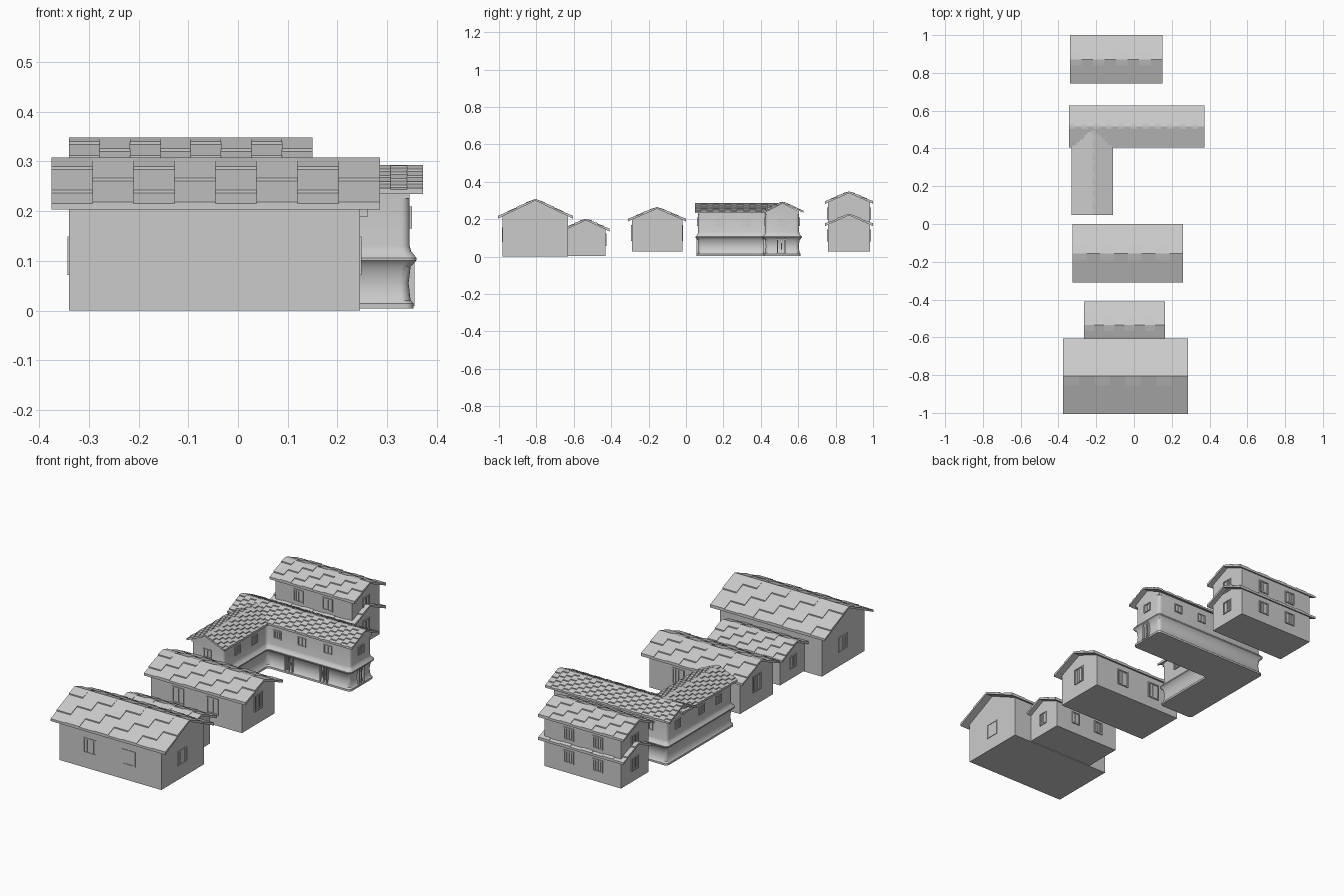
import bpy, bmesh, math
from mathutils import Vector

if "Cube" in bpy.data.objects:
    bpy.data.objects.remove(bpy.data.objects["Cube"])


def finish(name, bm, smooth=None):
    bmesh.ops.recalc_face_normals(bm, faces=bm.faces)
    me = bpy.data.meshes.new(name)
    bm.to_mesh(me)
    bm.free()
    ob = bpy.data.objects.new(name, me)
    bpy.context.collection.objects.link(ob)
    if smooth:
        bpy.ops.object.select_all(action='DESELECT')
        ob.select_set(True)
        bpy.context.view_layer.objects.active = ob
        bpy.ops.object.shade_smooth_by_angle(angle=math.radians(smooth))
    return ob


def loft(bm, rings):
    """Skin closed rings of points and cap both ends."""
    vs = [[bm.verts.new(p) for p in r] for r in rings]
    n = len(vs[0])
    for a, b in zip(vs, vs[1:]):
        for i in range(n):
            bm.faces.new((a[i], a[(i + 1) % n], b[(i + 1) % n], b[i]))
    bm.faces.new(vs[0])
    bm.faces.new(vs[-1])


def prism(bm, profile, u0, u1, along='x'):
    """Extrude an (across, z) profile along x or y."""
    def put(u, v, z):
        return (u, v, z) if along == 'x' else (v, u, z)
    loft(bm, [[put(u, v, z) for v, z in profile] for u in (u0, u1)])


def roof(name, mid, half, eave, ridge, u0, u1, cols, rows, along='x', step=0.006, t=0.009):
    """Shingled gable roof: columns of overlapping tiles, every other one shifted half a tile."""
    bm = bmesh.new()
    w = (u1 - u0) / cols
    for c in range(cols):
        first = (0.5 if c % 2 == 0 else 1.0) / rows
        breaks = [first + i / rows for i in range(rows)]
        side = [(0, ridge)]
        for s in breaks:
            s = min(s, 1.0)
            z = ridge + (eave - ridge) * s
            side.append((half * s, z + step))
            if s < 0.999:
                side.append((half * s, z))
        if breaks[-1] < 0.999:
            side.append((half, eave + step / 2))
        prof = [(mid + v, z) for v, z in side]
        prof += [(mid + half, eave - t), (mid, ridge - t), (mid - half, eave - t)]
        prof += [(mid - v, z) for v, z in reversed(side[1:])]
        prism(bm, prof, u0 + c * w, u0 + (c + 1) * w, along)
    return finish(name, bm)


def walls(name, mid, half, base, top, apex, u0, u1, along='x'):
    bm = bmesh.new()
    prism(bm, [(mid - half, base), (mid + half, base), (mid + half, top),
               (mid, apex), (mid - half, top)], u0, u1, along)
    return finish(name, bm)


def add_windows(name, places, w, h, proud=0.005, bar=0.006):
    """Twin-pane frames; places = (x, y, z centre, outward direction)."""
    bm = bmesh.new()
    for x, y, z, d in places:
        n = Vector({'+x': (1, 0, 0), '-x': (-1, 0, 0), '+y': (0, 1, 0), '-y': (0, -1, 0)}[d])
        t = Vector((-n.y, n.x, 0))
        c = Vector((x, y, z))

        def box(s, r, sw, rh, out):
            quad = [(-1, -1), (1, -1), (1, 1), (-1, 1)]
            loft(bm, [[c + t * (s + a * sw / 2) + Vector((0, 0, r + b * rh / 2)) + n * o
                       for a, b in quad] for o in (-0.004, out)])
        for s in (-1, 1):
            box(s * (w - bar) / 2, 0, bar, h, proud)
            box(0, s * (h - bar) / 2, w - 2 * bar, bar, proud)
            box(s * w / 4, 0, w * 0.06, h - 2 * bar, proud * 0.4)
        box(0, 0, bar, h - 2 * bar, proud * 0.8)
    return finish(name, bm)


def house(name, mid, half, wall_half, base, eave, ridge, r, wx, cols):
    """Gabled house with its ridge along x; r = roof ends, wx = wall ends."""
    roof(name + "_roof", mid, half, eave, ridge, r[0], r[1], cols, 2)
    apex = ridge - 0.007
    top = apex - (ridge - eave) * wall_half / half
    walls(name + "_walls", mid, wall_half, base, top, apex, wx[0], wx[1])


def window_set(mid, wall_half, wx, z, gz, fy=(-1, 1)):
    out = []
    for f in (0.3, 0.68):
        x = wx[0] + (wx[1] - wx[0]) * f
        for s in fy:
            out.append((x, mid + s * wall_half, z, '-y' if s < 0 else '+y'))
    return out + [(wx[1], mid, gz, '+x'), (wx[0], mid, gz, '-x')]


# Large front barn with a low annex behind it
house("barn", -0.805, 0.2, 0.175, 0.0, 0.212, 0.308, (-0.375, 0.285), (-0.34, 0.245), 8)
add_windows("barn_windows", window_set(-0.805, 0.175, (-0.34, 0.245), 0.117, 0.11, (-1,)),
            0.075, 0.078, proud=0.003, bar=0.005)
house("annex", -0.535, 0.125, 0.105, 0.004, 0.144, 0.202, (-0.265, 0.165), (-0.24, 0.14), 8)
add_windows("annex_windows", window_set(-0.535, 0.105, (-0.24, 0.14), 0.09, 0.09, (1,)),
            0.05, 0.065)

# Cottage
house("cottage", -0.155, 0.155, 0.135, 0.027, 0.197, 0.264, (-0.325, 0.26), (-0.297, 0.225), 8)
add_windows("cottage_windows", window_set(-0.155, 0.135, (-0.297, 0.225), 0.125, 0.14),
            0.068, 0.085)

# Two-storey rear house: the same gabled storey stacked twice
for i, lift in enumerate((0, 0.119)):
    label = ("rear_lower", "rear_upper")[i]
    base = 0.028 if i == 0 else 0.15
    house(label, 0.872, 0.128, 0.112, base, 0.172 + lift, 0.229 + lift,
          (-0.34, 0.15), (-0.315, 0.125), 8)
    add_windows(label + "_windows",
                window_set(0.872, 0.112, (-0.315, 0.125), 0.112 + lift, 0.117 + lift),
                0.058, 0.065)

# L-shaped house: rounded wall outline lofted through plinth, ledge and upper floor
CORNERS = [(-0.312, 0.065), (-0.13, 0.065), (-0.13, 0.425),
           (0.345, 0.425), (0.345, 0.605), (-0.312, 0.605)]


def outline(off, z, r=0.018, seg=4):
    pts = [Vector(p) for p in CORNERS]
    ring = []
    for i, p in enumerate(pts):
        d0 = (p - pts[i - 1]).normalized()
        d1 = (pts[(i + 1) % len(pts)] - p).normalized()
        n0, n1 = Vector((d0.y, -d0.x)), Vector((d1.y, -d1.x))
        s = 1 if d0.x * d1.y - d0.y * d1.x > 0 else -1
        c = p + (n0 + n1) * (off - s * r)
        for k in range(seg + 1):
            a = math.pi / 2 * k / seg
            q = c + (n0 * math.cos(a) + n1 * math.sin(a)) * s * r
            ring.append((q.x, q.y, z))
    return ring


bm = bmesh.new()
LEVELS = [(0.008, 0.004), (0.008, 0.014), (0.002, 0.02), (-0.002, 0.055), (0.002, 0.088),
          (0.014, 0.101), (0.014, 0.106), (0.003, 0.119), (0.0, 0.13), (0.0, 0.242)]
loft(bm, [outline(o, z) for o, z in LEVELS])
finish("corner_house_walls", bm, 40)

# Gables and small-tile roofs of both wings
walls("corner_house_main_gable", 0.515, 0.09, 0.225, 0.24, 0.285, -0.312, 0.345)
walls("corner_house_wing_gable", -0.221, 0.091, 0.225, 0.235, 0.278, 0.065, 0.5, 'y')
roof("corner_house_main_roof", 0.516, 0.112, 0.241, 0.293, -0.345, 0.372, 22, 4, step=0.005, t=0.007)
roof("corner_house_wing_roof", -0.221, 0.11, 0.239, 0.287, 0.048, 0.5, 14, 4, 'y', step=0.005, t=0.007)

# Upper windows and ground-floor doors of the L-shaped house
ups = [(x, 0.425, 0.187, '-y') for x in (-0.07, 0.07, 0.22)]
ups += [(x, 0.605, 0.187, '+y') for x in (-0.21, -0.07, 0.07, 0.22)]
ups += [(-0.13, y, 0.187, '+x') for y in (0.18, 0.32)]
ups += [(-0.312, y, 0.187, '-x') for y in (0.18, 0.32, 0.515)]
ups += [(0.345, 0.515, 0.187, '+x'), (-0.221, 0.065, 0.187, '-y')]
add_windows("corner_house_windows", ups, 0.046, 0.045, bar=0.005)
add_windows("corner_house_doors",
            [(0.345, 0.51, 0.055, '+x'), (-0.221, 0.065, 0.055, '-y'),
             (0.0, 0.425, 0.055, '-y'), (0.2, 0.425, 0.055, '-y')],
            0.045, 0.092, proud=0.01, bar=0.005)
